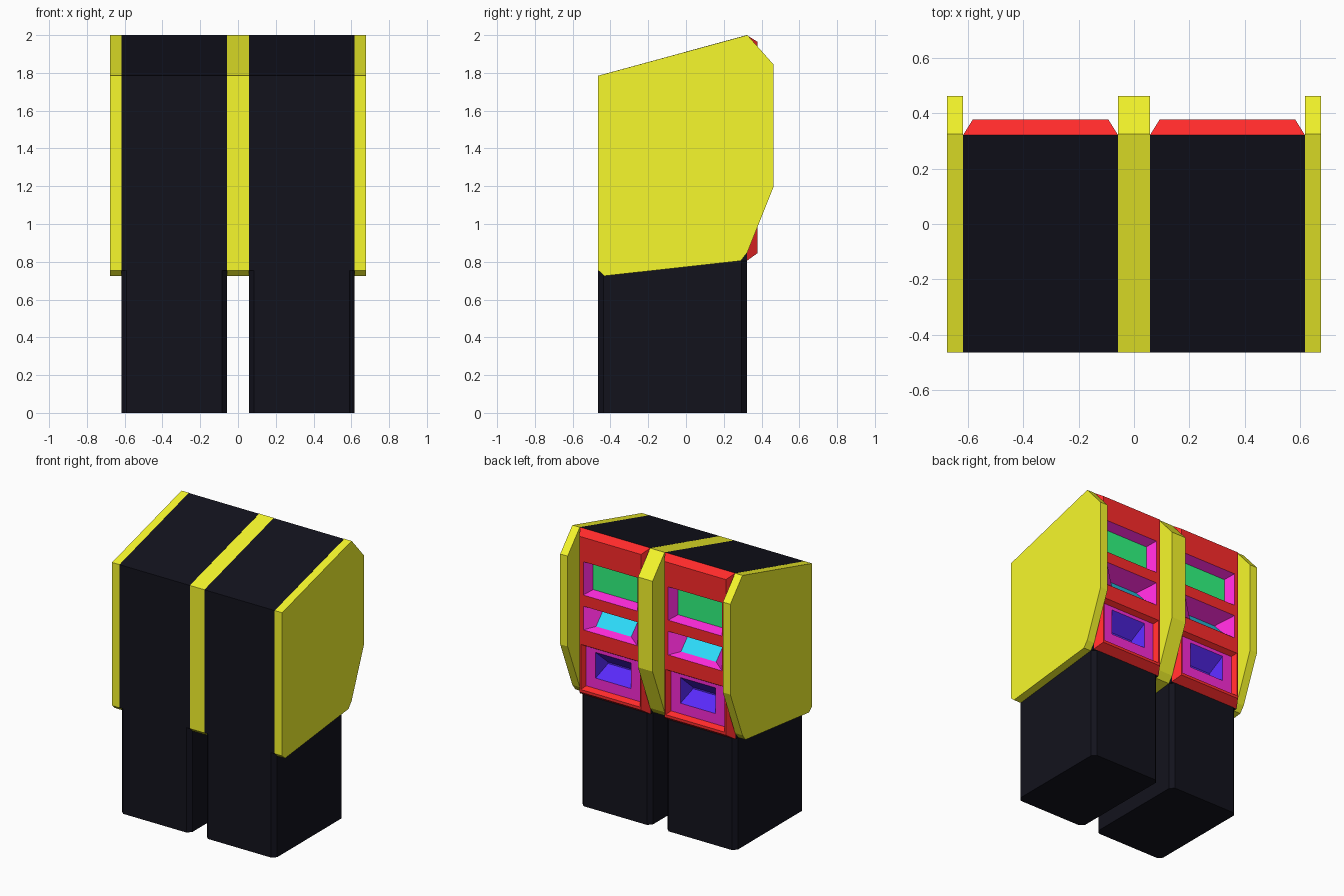
import bpy, bmesh

if "Cube" in bpy.data.objects:
    bpy.data.objects.remove(bpy.data.objects["Cube"])


def material(name, rgb):
    m = bpy.data.materials.new(name)
    m.diffuse_color = (*rgb, 1)
    m.use_nodes = True
    m.node_tree.nodes["Principled BSDF"].inputs["Base Color"].default_value = m.diffuse_color
    return m


BLACK = material("black", (0.006, 0.006, 0.012))
YELLOW = material("yellow", (0.93, 0.94, 0.025))
RED = material("red", (1.0, 0.024, 0.024))
MAGENTA = material("magenta", (0.95, 0.023, 0.68))
GREEN = material("green", (0.03, 0.95, 0.22))
CYAN = material("cyan", (0.025, 0.72, 0.97))
BLUE = material("blue", (0.10, 0.023, 0.95))


def finish(name, bm, mats):
    me = bpy.data.meshes.new(name)
    bm.to_mesh(me)
    bm.free()
    for m in mats:
        me.materials.append(m)
    ob = bpy.data.objects.new(name, me)
    bpy.context.collection.objects.link(ob)
    return ob


def prism(name, profile, x0, x1, mat, open_edge=None):
    """Extrude a (y, z) profile along x; one side may stay open."""
    bm = bmesh.new()
    a = [bm.verts.new((x0, y, z)) for y, z in profile]
    b = [bm.verts.new((x1, y, z)) for y, z in profile]
    bm.faces.new(a)
    bm.faces.new(b[::-1])
    n = len(profile)
    for i in range(n):
        bm.faces.new((a[i], b[i], b[(i + 1) % n], a[(i + 1) % n]))
    bmesh.ops.recalc_face_normals(bm, faces=bm.faces)
    if open_edge is not None:
        bm.faces.ensure_lookup_table()
        bmesh.ops.delete(bm, geom=[bm.faces[2 + open_edge]], context='FACES')
    return finish(name, bm, [mat])


def rings(bm, cx, loops, bands, cap=None):
    """Join rectangles (half width, y bottom, z bottom, y top, z top) from outside in."""
    prev = None
    for i, (h, yb, zb, yt, zt) in enumerate(loops):
        cur = [bm.verts.new(p) for p in ((cx - h, yb, zb), (cx - h, yt, zt),
                                         (cx + h, yt, zt), (cx + h, yb, zb))]
        if prev:
            for k in range(4):
                j = (k + 1) % 4
                f = bm.faces.new((prev[k], prev[j], cur[j], cur[k]))
                f.material_index = bands[i - 1]
        prev = cur
    if cap is not None:
        bm.faces.new(prev).material_index = cap


FY = 0.378  # front plane of the red fascia


def fascia(name, cx):
    bm = bmesh.new()
    # chamfered border
    rings(bm, cx, [(0.28, 0.322, 0.805, 0.322, 2.0), (0.245, FY, 0.845, FY, 1.965)], [0])
    # flat face with three openings
    holes = [(0.235, 0.865, 1.19), (0.215, 1.30, 1.47), (0.215, 1.55, 1.79)]
    xs = [-0.245, -0.235, -0.215, 0.215, 0.235, 0.245]
    zs = [0.845, 0.865, 1.19, 1.30, 1.47, 1.55, 1.79, 1.965]
    for x0, x1 in zip(xs, xs[1:]):
        for z0, z1 in zip(zs, zs[1:]):
            x, z = (x0 + x1) / 2, (z0 + z1) / 2
            if any(abs(x) < h and lo < z < hi for h, lo, hi in holes):
                continue
            bm.faces.new([bm.verts.new((cx + u, FY, w))
                          for u, w in ((x0, z0), (x0, z1), (x1, z1), (x1, z0))])
    # upper screen
    rings(bm, cx, [(0.215, FY, 1.55, FY, 1.79), (0.18, 0.315, 1.575, 0.315, 1.76)], [1], 2)
    # sloped console
    rings(bm, cx, [(0.215, FY, 1.30, FY, 1.47), (0.14, 0.34, 1.33, 0.26, 1.415)], [1], 3)
    # lower panel with wedge-shaped tray
    p = 0.345
    rings(bm, cx, [(0.235, FY, 0.865, FY, 1.19), (0.215, p, 0.885, p, 1.17),
                   (0.14, p, 0.96, p, 1.145), (0.11, 0.245, 1.035, 0.245, 1.045)],
          [0, 1, 4], 4)
    bmesh.ops.remove_doubles(bm, verts=bm.verts, dist=0.0005)
    return finish(name, bm, [RED, MAGENTA, GREEN, CYAN, BLUE])


def pedestal(name, cx):
    """Lower cabinet with chamfered vertical corners."""
    x, y0, y1, c = 0.28, -0.465, 0.322, 0.028
    outline = [(-x + c, y0), (x - c, y0), (x, y0 + c), (x, y1 - c),
               (x - c, y1), (-x + c, y1), (-x, y1 - c), (-x, y0 + c)]
    bm = bmesh.new()
    base = bm.faces.new([bm.verts.new((cx + u, v, 0)) for u, v in outline])
    top = bmesh.ops.extrude_face_region(bm, geom=[base])
    for v in top["geom"]:
        if isinstance(v, bmesh.types.BMVert):
            v.co.z = 0.76 + (v.co.y - y0) * 0.06
    bmesh.ops.recalc_face_normals(bm, faces=bm.faces)
    return finish(name, bm, [BLACK])


# two cabinets side by side
cabinet = [(-0.465, 0.755), (0.322, 0.805), (0.322, 2.0), (-0.465, 1.785)]
for side, cx in (("left", -0.338), ("right", 0.338)):
    prism(side + "_cabinet", cabinet, cx - 0.28, cx + 0.28, BLACK, open_edge=1)
    pedestal(side + "_pedestal", cx)
    fascia(side + "_fascia", cx)

# yellow divider panels
panel = [(-0.465, 1.785), (0.325, 2.0), (0.463, 1.845), (0.463, 1.195),
         (0.325, 0.85), (0.29, 0.805), (-0.432, 0.725), (-0.465, 0.755)]
for name, x0, x1 in (("left_panel", -0.677, -0.618), ("centre_panel", -0.058, 0.058),
                     ("right_panel", 0.618, 0.677)):
    prism(name, panel, x0, x1, YELLOW)
